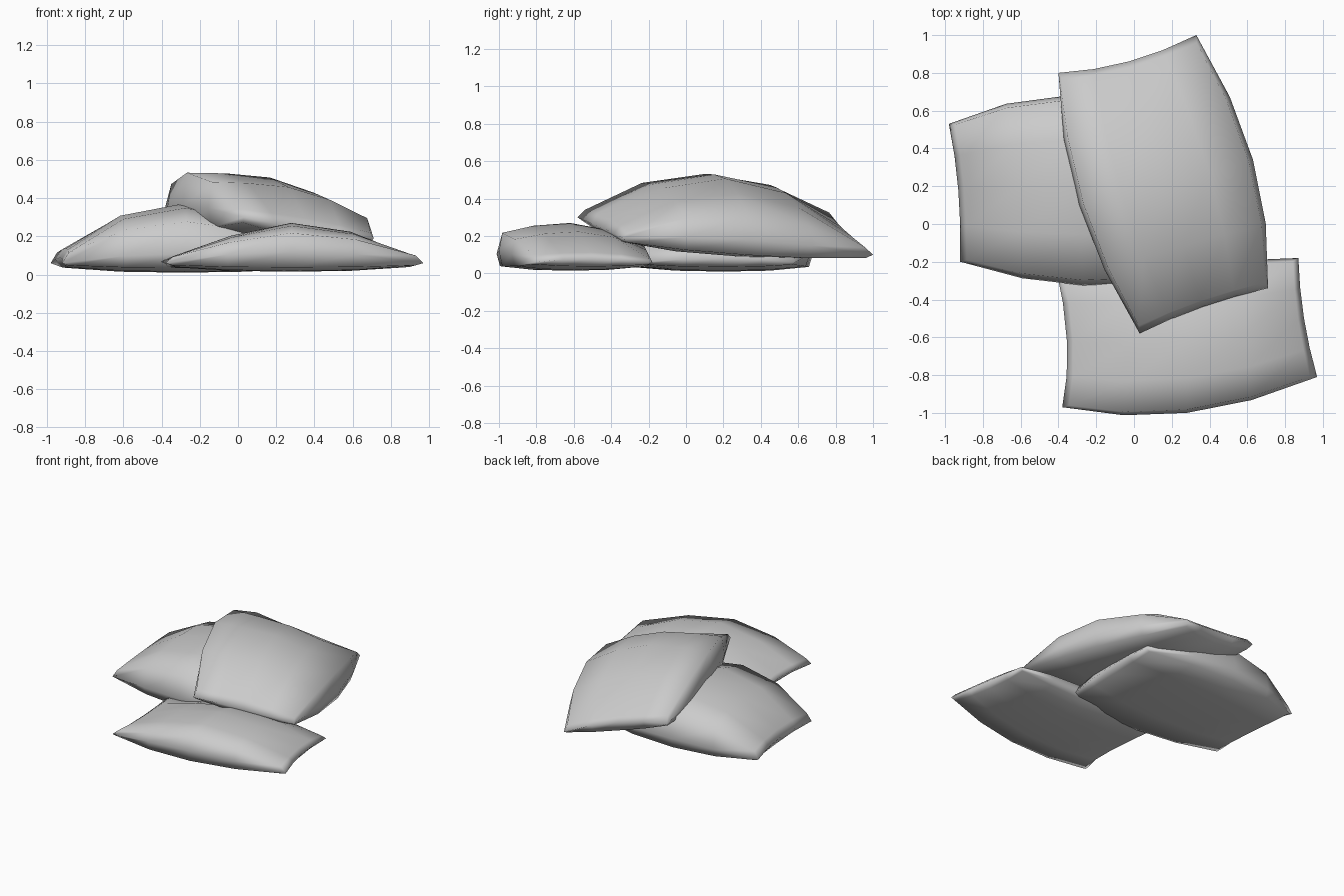
import bpy
from mathutils import Vector

cube = bpy.data.objects.get("Cube")
if cube:
    bpy.data.objects.remove(cube)

# One plain grey for every bag
grey = bpy.data.materials.new("plain_grey")
grey.use_nodes = True
colour = (0.6, 0.6, 0.6, 1)
grey.diffuse_color = colour
grey.node_tree.nodes["Principled BSDF"].inputs["Base Color"].default_value = colour

RIM = (0, .25, .5, .75, 1)
INSET = (.025, .25, .5, .75, .975)
UNDER = (.5, .9, 1, .9, .5)
N = len(RIM)


def bow(a, m, b, t):
    """Curve from a to b passing through m halfway."""
    return a * (1 - t) * (1 - 2 * t) + m * 4 * t * (1 - t) + b * t * (2 * t - 1)


def bag(name, outline, height, across, along, depth):
    """Stuffed bag: bowed four-cornered rim with a domed top and a shallow belly.
    outline runs from the front right corner via each edge's middle, anticlockwise from above."""
    fl, f, fr, r, br, b, bl, l = [Vector(p) for p in outline]

    def flat(u, v):
        return (fl * (1 - u) + fr * u) * (1 - v) + (bl * (1 - u) + br * u) * v

    def patch(u, v):
        return (bow(fl, f, fr, u) * (1 - v) + bow(bl, b, br, u) * v
                + bow(fl, l, bl, v) * (1 - u) + bow(fr, r, br, v) * u - flat(u, v))

    def layer(amount, us, vs):
        points = []
        for j, v in enumerate(INSET):
            for i, u in enumerate(INSET):
                p = patch(u, v)
                p.z = flat(u, v).z + amount * us[i] * vs[j]
                points.append(p)
        return points

    last = N - 1
    ring = ([(i, 0) for i in range(last)] + [(last, j) for j in range(last)]
            + [(last - i, last) for i in range(last)] + [(0, last - j) for j in range(last)])
    verts = layer(height, across, along) + layer(-depth, UNDER, UNDER)
    verts += [patch(RIM[i], RIM[j]) for i, j in ring]

    # Top and underside sheets
    faces = []
    low, rim = N * N, 2 * N * N
    for j in range(last):
        for i in range(last):
            a = j * N + i
            quad = (a, a + 1, a + N + 1, a + N)
            faces += [quad, tuple(low + k for k in reversed(quad))]

    # Side walls, meeting at the rim
    for k, (i, j) in enumerate(ring):
        n = (k + 1) % len(ring)
        p, q = j * N + i, ring[n][1] * N + ring[n][0]
        faces += [(rim + k, rim + n, q, p), (low + p, low + q, rim + n, rim + k)]

    mesh = bpy.data.meshes.new(name)
    mesh.from_pydata(verts, [], faces)
    mesh.materials.append(grey)
    mesh.shade_smooth()
    obj = bpy.data.objects.new(name, mesh)
    bpy.context.collection.objects.link(obj)
    return obj


# Lower bag at the right and back
bag("right_bag",
    [(-.92, -.2, .06), (-.27, -.325, .11), (.35, -.25, .06), (.38, .2, .08),
     (.38, .58, .06), (-.35, .68, .11), (-.98, .53, .06), (-.93, .18, .09)],
    .31, (.25, .8, 1, .8, .25), (.7, .93, 1, .93, .7), .05)

# Lower bag at the front
bag("front_bag",
    [(-.38, -.97, .06), (.28, -1, .12), (.97, -.81, .06), (.9, -.5, .08),
     (.87, -.18, .06), (.25, -.2, .08), (-.42, -.2, .06), (-.355, -.62, .08)],
    .21, (.2, .68, 1, .78, .25), (.75, .93, 1, .82, .4), .045)

# Upper bag lying across both
bag("top_bag",
    [(.03, -.58, .3), (.36, -.44, .24), (.71, -.34, .19), (.63, .34, .18),
     (.33, 1, .1), (-.03, .86, .22), (-.4, .8, .28), (-.29, .1, .36)],
    .29, (.85, .95, 1, .85, .55), (.18, .78, 1, .78, .2), .1)
